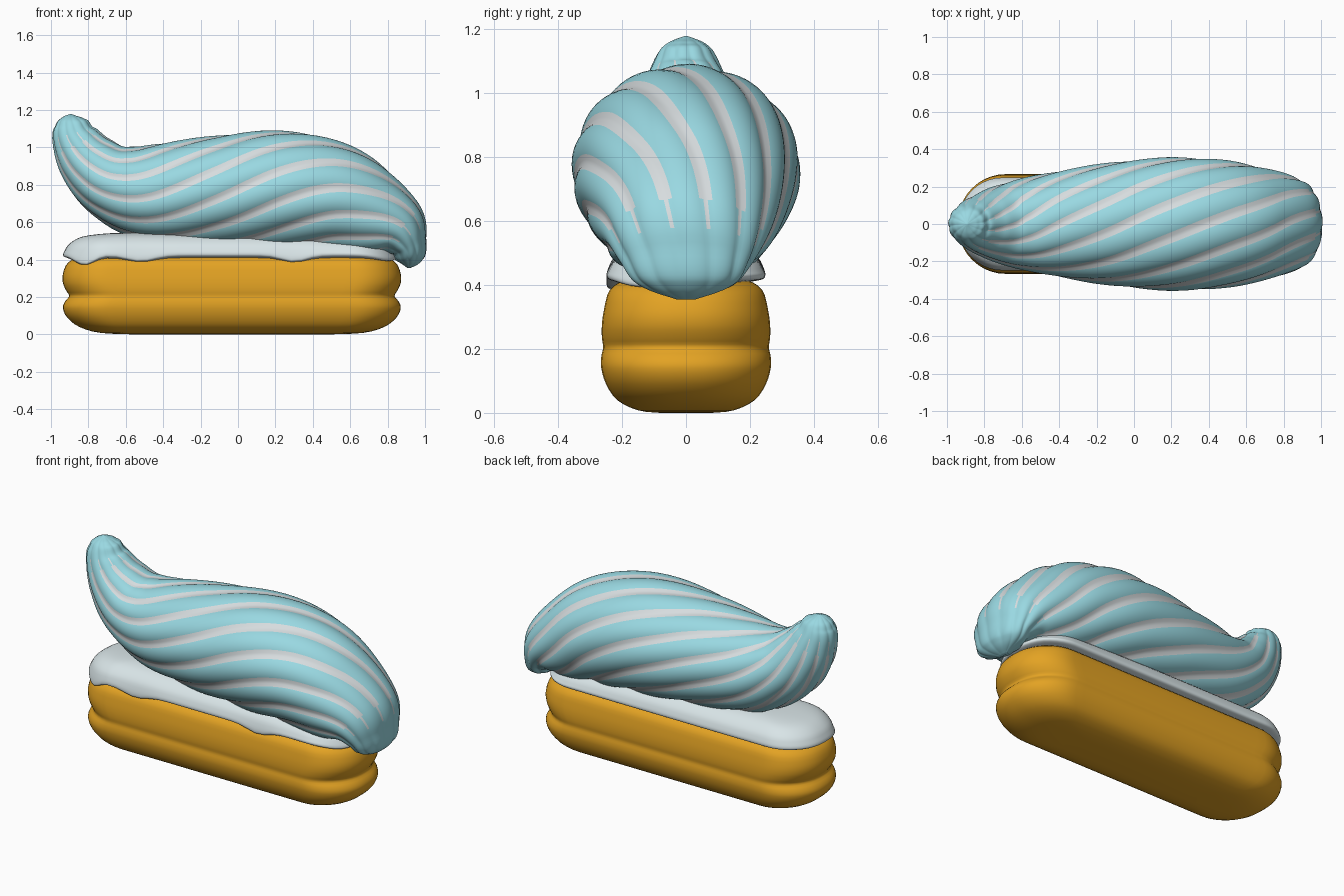
import bpy, bmesh, math
from mathutils import Vector

if "Cube" in bpy.data.objects:
    bpy.data.objects.remove(bpy.data.objects["Cube"])


def material(name, rgb):
    m = bpy.data.materials.new(name)
    m.diffuse_color = (*rgb, 1)
    m.use_nodes = True
    m.node_tree.nodes["Principled BSDF"].inputs["Base Color"].default_value = m.diffuse_color
    return m


GOLD = material("golden_dough", (0.77, 0.365, 0.017))
WHITE = material("pale_icing", (0.70, 0.79, 0.81))
TEAL = material("light_blue_cream", (0.32, 0.69, 0.76))
STRIPE = material("stripe_white", (0.68, 0.72, 0.735))


def loft(name, rings, mats, rule=None, angle=45):
    """Skin a list of closed rings, capping both ends."""
    bm = bmesh.new()
    loops = [[bm.verts.new(p) for p in r] for r in rings]
    n = len(loops[0])
    for k, (a, b) in enumerate(zip(loops, loops[1:])):
        for i in range(n):
            j = (i + 1) % n
            f = bm.faces.new((a[i], a[j], b[j], b[i]))
            if rule:
                f.material_index = rule(i, k)
    bm.faces.new(loops[0])
    bm.faces.new(loops[-1])
    bmesh.ops.recalc_face_normals(bm, faces=bm.faces)
    me = bpy.data.meshes.new(name)
    bm.to_mesh(me)
    bm.free()
    for m in mats:
        me.materials.append(m)
    ob = bpy.data.objects.new(name, me)
    bpy.context.collection.objects.link(ob)
    bpy.ops.object.select_all(action='DESELECT')
    bpy.context.view_layer.objects.active = ob
    ob.select_set(True)
    bpy.ops.object.shade_smooth_by_angle(angle=math.radians(angle))
    return ob


def spline(rows, steps):
    """Catmull-Rom interpolation through rows of numbers."""
    out = []
    for k in range(len(rows) - 1):
        p = [rows[min(max(k + d, 0), len(rows) - 1)] for d in (-1, 0, 1, 2)]
        for s in range(steps):
            t = s / steps
            out.append([0.5 * (2 * b + (c - a) * t + (2 * a - 5 * b + 4 * c - d) * t * t
                               + (3 * b - a - 3 * c + d) * t ** 3) for a, b, c, d in zip(*p)])
    out.append(list(rows[-1]))
    return out


def rounded_bar(cx, hx, hy, z, corner=10, side=24):
    """Long rounded rectangle outline with extra points on the long sides."""
    r = 0.93 * hy
    pts = []
    for q, (sx, sy) in enumerate(((1, 1), (-1, 1), (-1, -1), (1, -1))):
        for i in range(corner + 1):
            a = math.pi / 2 * (q + i / corner)
            pts.append(Vector((cx + sx * (hx - r) + r * math.cos(a),
                               sy * (hy - r) + r * math.sin(a), z)))
        if q in (0, 2):
            for i in range(1, side):
                x = sx * (hx - r) * (1 - 2 * i / side)
                pts.append(Vector((cx + x, sy * hy, z)))
    return pts


# Bun: half length, half width, height
bun = [(0.50, 0.08, 0.0), (0.70, 0.15, 0.008), (0.815, 0.215, 0.04), (0.88, 0.25, 0.09),
       (0.903, 0.265, 0.14), (0.893, 0.265, 0.175), (0.870, 0.259, 0.205),
       (0.886, 0.263, 0.235), (0.903, 0.263, 0.275), (0.903, 0.256, 0.325),
       (0.875, 0.238, 0.385), (0.80, 0.19, 0.415), (0.65, 0.12, 0.42)]
loft("bun", [rounded_bar(-0.033, *r) for r in spline(bun, 3)], [GOLD])


# Icing layer: straight at the back, drips along the front and left end
def rim_wave(p):
    front = min(1, max(0, 0.5 - 3 * p.y))
    drips = ((-0.82, 0.045, 0.07), (-0.52, 0.028, 0.10), (0.30, 0.03, 0.09), (0.85, 0.03, 0.12))
    return 0.015 - front * sum(d * math.exp(-((p.x - x) / w) ** 2) for x, d, w in drips)


icing = [(0.84, 0.20, 0.395, 1), (0.882, 0.238, 0.402, 1), (0.890, 0.248, 0.415, 1),
         (0.880, 0.243, 0.445, 0.5), (0.855, 0.225, 0.485, 0.1),
         (0.79, 0.18, 0.522, 0), (0.66, 0.12, 0.54, 0), (0.5, 0.05, 0.545, 0)]
rings = []
for hx, hy, z, w in spline(icing, 3):
    ring = rounded_bar(-0.045, hx, hy, z)
    for p in ring:
        p.z += w * rim_wave(p) - (1 - w) * 0.03 * max(0, p.x + 0.1) ** 2
    rings.append(ring)
loft("icing", rings, [WHITE])

# Twisted cream: spine x, spine z, upright radius, sideways radius
stations = [(-0.893, 1.178, 0.005, 0.005), (-0.893, 1.158, 0.055, 0.055),
            (-0.889, 1.125, 0.092, 0.088),
            (-0.872, 1.05, 0.125, 0.122), (-0.80, 0.93, 0.167, 0.17),
            (-0.675, 0.82, 0.208, 0.222), (-0.47, 0.758, 0.260, 0.27),
            (-0.12, 0.758, 0.303, 0.328), (0.22, 0.762, 0.326, 0.355),
            (0.48, 0.725, 0.310, 0.340), (0.69, 0.64, 0.262, 0.30),
            (0.84, 0.56, 0.190, 0.255), (0.905, 0.47, 0.110, 0.205),
            (0.915, 0.40, 0.075, 0.15), (0.912, 0.355, 0.008, 0.03)]
LOBES, SUB, STRIPE_FACES, STEPS = 12, 9, 3, 7
N = LOBES * SUB
path = spline(stations, STEPS)
rings, twist = [], -0.13
for k, (x, z, rn, ry) in enumerate(path):
    a, b = path[max(k - 1, 0)], path[min(k + 1, len(path) - 1)]
    t = Vector((b[0] - a[0], 0, b[1] - a[1])).normalized()
    up = Vector((-t.z, 0, t.x))
    if k:
        twist -= 1.4 * math.hypot(x - path[k - 1][0], z - path[k - 1][1])
    rn, ry = max(rn, 0.004), max(ry, 0.004)
    ring = []
    for i in range(N):
        u = ((i - STRIPE_FACES / 2) / SUB) % 1.0      # groove lies in the stripe
        lobe = 0.95 + 0.06 * math.sin(math.pi * u) ** 0.8
        ang = math.tau * i / N + twist
        ring.append(Vector((x, 0, z)) + up * (rn * lobe * math.sin(ang))
                    + Vector((0, ry * lobe * math.cos(ang), 0)))
    rings.append(ring)
# Stripes run along the grooves, stop short of both plain ends and taper there
first, last = int(2.8 * STEPS), int(11.5 * STEPS)


def stripe_rule(i, k):
    c = i % SUB
    if not first <= k <= last or c >= STRIPE_FACES:
        return 0
    return 1 if c == 1 or first + 4 <= k <= last - 3 else 0


loft("twisted_cream", rings, [TEAL, STRIPE], rule=stripe_rule, angle=50)
